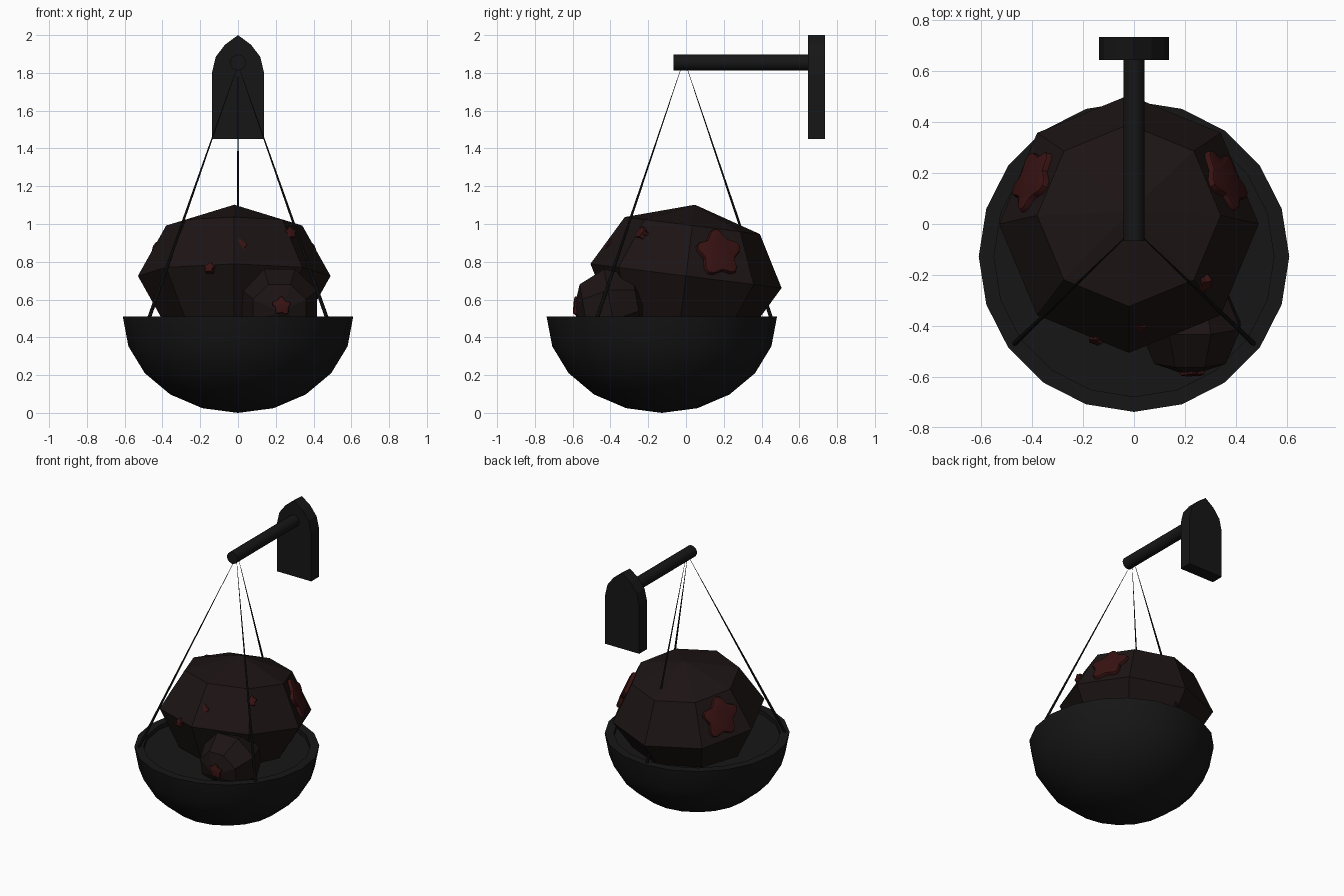
import bpy, bmesh
from math import sin, cos, pi, radians
from mathutils import Matrix, Vector

if "Cube" in bpy.data.objects:
    bpy.data.objects.remove(bpy.data.objects["Cube"])


def material(name, rgb):
    m = bpy.data.materials.new(name)
    m.diffuse_color = (*rgb, 1)
    m.use_nodes = True
    m.node_tree.nodes["Principled BSDF"].inputs["Base Color"].default_value = m.diffuse_color
    return m


IRON = material("black_iron", (0.008, 0.008, 0.008))
COAL = material("dark_coal", (0.012, 0.007, 0.007))
EMBER = material("ember_red", (0.04, 0.006, 0.006))


def finish(name, bm, mat, smooth=False):
    bmesh.ops.recalc_face_normals(bm, faces=bm.faces)
    me = bpy.data.meshes.new(name)
    bm.to_mesh(me)
    bm.free()
    ob = bpy.data.objects.new(name, me)
    bpy.context.collection.objects.link(ob)
    me.materials.append(mat)
    if smooth:
        bpy.ops.object.select_all(action='DESELECT')
        ob.select_set(True)
        bpy.context.view_layer.objects.active = ob
        bpy.ops.object.shade_smooth_by_angle(angle=radians(35))
    return ob


def rod(name, a, b, r1, r2, sides):
    a, b = Vector(a), Vector(b)
    d = b - a
    m = Matrix.Translation((a + b) / 2) @ d.to_track_quat('Z', 'Y').to_matrix().to_4x4()
    bm = bmesh.new()
    bmesh.ops.create_cone(bm, cap_ends=True, segments=sides, radius1=r1, radius2=r2,
                          depth=d.length, matrix=m)
    return finish(name, bm, IRON, True)


def prism(bm, outline, z0, z1):
    face = bm.faces.new([bm.verts.new((x, y, z0)) for x, y in outline])
    ext = bmesh.ops.extrude_face_region(bm, geom=[face])
    verts = [v for v in ext['geom'] if isinstance(v, bmesh.types.BMVert)]
    bmesh.ops.translate(bm, verts=verts, vec=(0, 0, z1 - z0))
    return [f for f in ext['geom'] if isinstance(f, bmesh.types.BMFace)][0]


# Bowl: lathed half sphere with a narrow rim and a flat recessed floor
BOWL_Y = -0.128
profile = [(0.61 * cos(radians(t)), 0.51 - 0.51 * sin(radians(t))) for t in (90, 72, 54, 36, 18, 0)]
profile += [(0.55, 0.51), (0.55, 0.48), (0, 0.48)]
bm = bmesh.new()
pts = [bm.verts.new((r, BOWL_Y, z)) for r, z in profile]
edges = [bm.edges.new(p) for p in zip(pts, pts[1:])]
bmesh.ops.spin(bm, geom=pts + edges, cent=(0, BOWL_Y, 0), axis=(0, 0, 1),
               angle=2 * pi, steps=20, use_merge=True)
bmesh.ops.remove_doubles(bm, verts=bm.verts, dist=0.0005)
finish("bowl", bm, IRON, True)

# Tapered hanging wires and wall arm
for name, foot in (("wire_left", (-0.475, -0.475, 0.49)), ("wire_right", (0.475, -0.475, 0.49)),
                   ("wire_back", (0, 0.455, 0.49))):
    top = (foot[0] * 0.01, -0.01 + foot[1] * 0.03, 1.83)
    rod(name, foot, top, 0.010, 0.001, 8)
rod("wall_arm", (0, -0.066, 1.855), (0, 0.66, 1.855), 0.042, 0.042, 20)

# Wall plate: pointed arch outline
half = [(0.138, 1.45), (0.138, 1.80), (0.118, 1.885), (0.068, 1.95)]
outline = half + [(0, 2.0)] + [(-x, z) for x, z in reversed(half)]
bm = bmesh.new()
prism(bm, outline, -0.735, -0.645)
bmesh.ops.transform(bm, verts=bm.verts, matrix=Matrix.Rotation(pi / 2, 4, 'X'))
finish("wall_plate", bm, IRON)


# Coals: faceted eight-sided spheres
def coal(name, matrix, offset):
    bm = bmesh.new()
    bmesh.ops.create_uvsphere(bm, u_segments=8, v_segments=4, radius=1,
                              matrix=matrix @ Matrix.Rotation(offset, 4, 'Z'))
    return finish(name, bm, COAL)


BIG = Matrix.Translation((-0.02, 0, 0.725)) @ Matrix.Rotation(radians(-7.2), 4, 'X')
coal("large_coal", BIG @ Matrix.Diagonal((0.51, 0.51, 0.38, 1)), 0)
SMALL = Matrix.Translation((0.22, -0.4, 0.57)) @ Matrix.Rotation(radians(100), 4, 'X')
coal("small_coal", SMALL @ Matrix.Diagonal((0.215, 0.21, 0.2, 1)), pi / 8)


# Embers: wavy five-lobed patches lying on the coals
def ember(name, pos, normal, size, lift=0.02, spin=0.3):
    loop = []
    for i in range(30):
        a = 2 * pi * i / 30
        r = size * (0.86 + 0.15 * cos(5 * a) + 0.05 * sin(2 * a))
        loop.append((r * cos(a + spin), r * sin(a + spin)))
    bm = bmesh.new()
    cap = prism(bm, loop, -0.02, lift)
    bmesh.ops.bevel(bm, geom=list(cap.edges), offset=min(0.012, size * 0.12), segments=2,
                    affect='EDGES', profile=0.5)
    m = Matrix.Translation(pos) @ Vector(normal).to_track_quat('Z', 'Y').to_matrix().to_4x4()
    bmesh.ops.transform(bm, verts=bm.verts, matrix=m)
    return finish(name, bm, EMBER, True)


def big_face(angle, h=0.135):
    a = radians(angle)
    r = 0.471 - 0.138 * h / 0.27
    n = Vector((cos(a) * 0.89, sin(a) * 0.89, 0.455))
    return BIG @ Vector((r * cos(a), r * sin(a), h)), BIG.to_3x3() @ n


for name, ang, size in (("ember_right", 22.5, 0.135), ("ember_left", 157.5, 0.135)):
    p, n = big_face(ang)
    ember(name, p, n, size, 0.025)
ember("ember_front", (0.01, -0.405, 0.88), (0.1, -0.88, 0.45), (0.04), 0.015)
ember("ember_front_right", (0.275, -0.235, 0.95), (0.45, -0.7, 0.5), 0.035, 0.015)
ember("ember_front_left", (-0.15, -0.455, 0.768), (-0.35, -0.85, 0.35), 0.03, 0.012)
ember("ember_small", (0.23, -0.575, 0.565), (0.05, -1, 0.1), 0.05, 0.02, 1.57)
